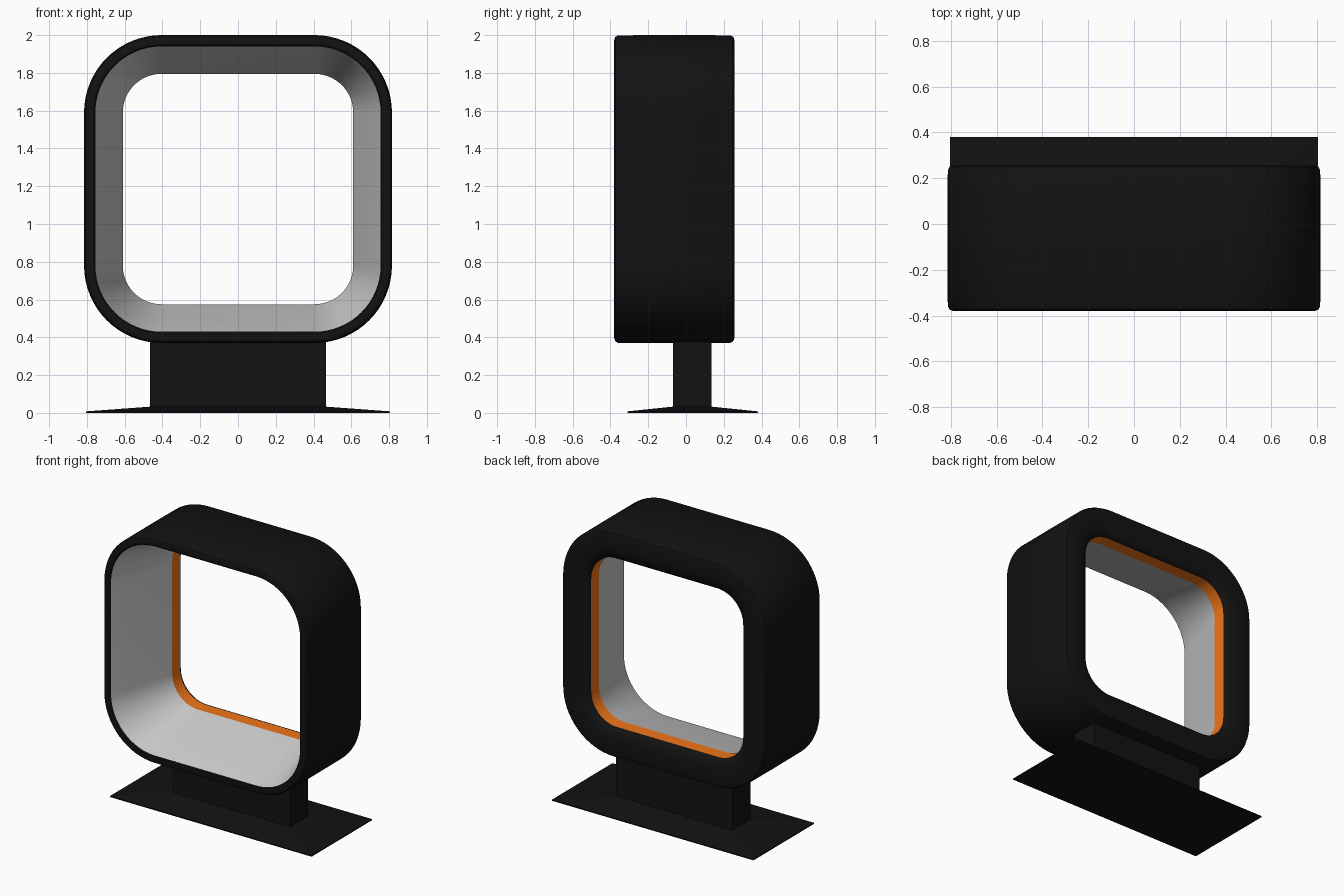
import bpy, bmesh
from math import pi, cos, sin, radians

if "Cube" in bpy.data.objects:
    bpy.data.objects.remove(bpy.data.objects["Cube"])

CZ = 1.185      # height of the ring centre
CORE = 0.405    # half length of the straight runs; corners are arcs around this square
SEG = 16


def material(name, rgb):
    m = bpy.data.materials.new(name)
    m.diffuse_color = (*rgb, 1)
    m.use_nodes = True
    m.node_tree.nodes["Principled BSDF"].inputs["Base Color"].default_value = m.diffuse_color
    return m


black = material("black", (0.006, 0.006, 0.006))
orange = material("orange", (0.88, 0.18, 0.01))


def finish(name, bm, mat=None, smooth=True):
    bmesh.ops.recalc_face_normals(bm, faces=bm.faces)
    me = bpy.data.meshes.new(name)
    bm.to_mesh(me)
    bm.free()
    ob = bpy.data.objects.new(name, me)
    bpy.context.collection.objects.link(ob)
    if mat:
        me.materials.append(mat)
    if smooth:
        bpy.context.view_layer.objects.active = ob
        ob.select_set(True)
        bpy.ops.object.shade_smooth_by_angle(angle=radians(35))
        ob.select_set(False)
    return ob


def outline(half, y):
    """Rounded square in the xz plane, offset outwards from the core square."""
    r = half - CORE
    pts = []
    for k, (sx, sz) in enumerate([(1, 1), (-1, 1), (-1, -1), (1, -1)]):
        for i in range(SEG + 1):
            a = (k + i / SEG) * pi / 2
            pts.append((sx * CORE + r * cos(a), y, CZ + sz * CORE + r * sin(a)))
    return pts


def sweep(name, profile, mat=None):
    """Loft rounded squares; the profile is (half width, y) from front outside round to inside."""
    bm = bmesh.new()
    rings = [[bm.verts.new(p) for p in outline(h, y)] for h, y in profile]
    n = len(rings[0])
    for a, b in zip(rings, rings[1:]):
        for i in range(n):
            j = (i + 1) % n
            f = bm.faces.new((a[i], a[j], b[j], b[i]))
            # face the same way as the profile runs
            f.normal_update()
    ob = finish(name, bm, mat)
    return ob


# Outer shell: front rim, outside wall and back face with eased edges
sweep("ring_shell", [(0.755, -0.37), (0.762, -0.377), (0.79, -0.38), (0.806, -0.374),
                     (0.814, -0.36), (0.815, -0.06), (0.814, 0.235), (0.806, 0.25),
                     (0.79, 0.256), (0.68, 0.252), (0.635, 0.24), (0.615, 0.225),
                     (0.61, 0.21)], black)

# Orange band at the back of the opening
sweep("accent_band", [(0.61, 0.21), (0.61, 0.12)], orange)

# Tapered pale liner
sweep("inner_liner", [(0.61, 0.12), (0.715, -0.26), (0.755, -0.37)])


def slab(name, bottom, top):
    """Block between two rectangles given as (x half, y min, y max, z)."""
    bm = bmesh.new()
    loops = [[bm.verts.new(p) for p in ((-x, y0, z), (x, y0, z), (x, y1, z), (-x, y1, z))]
             for x, y0, y1, z in (bottom, top)]
    lo, hi = loops
    bm.faces.new(lo[::-1])
    bm.faces.new(hi)
    for i in range(4):
        j = (i + 1) % 4
        bm.faces.new((lo[i], lo[j], hi[j], hi[i]))
    return finish(name, bm, black, smooth=False)


# Stand: thin foot, its shallow sloped top, and the neck
slab("foot_plate", (0.805, -0.31, 0.38, 0), (0.805, -0.31, 0.38, 0.008))
slab("foot_slope", (0.805, -0.31, 0.38, 0.008), (0.465, -0.07, 0.135, 0.033))
slab("neck", (0.465, -0.07, 0.135, 0.03), (0.465, -0.07, 0.135, 0.385))
